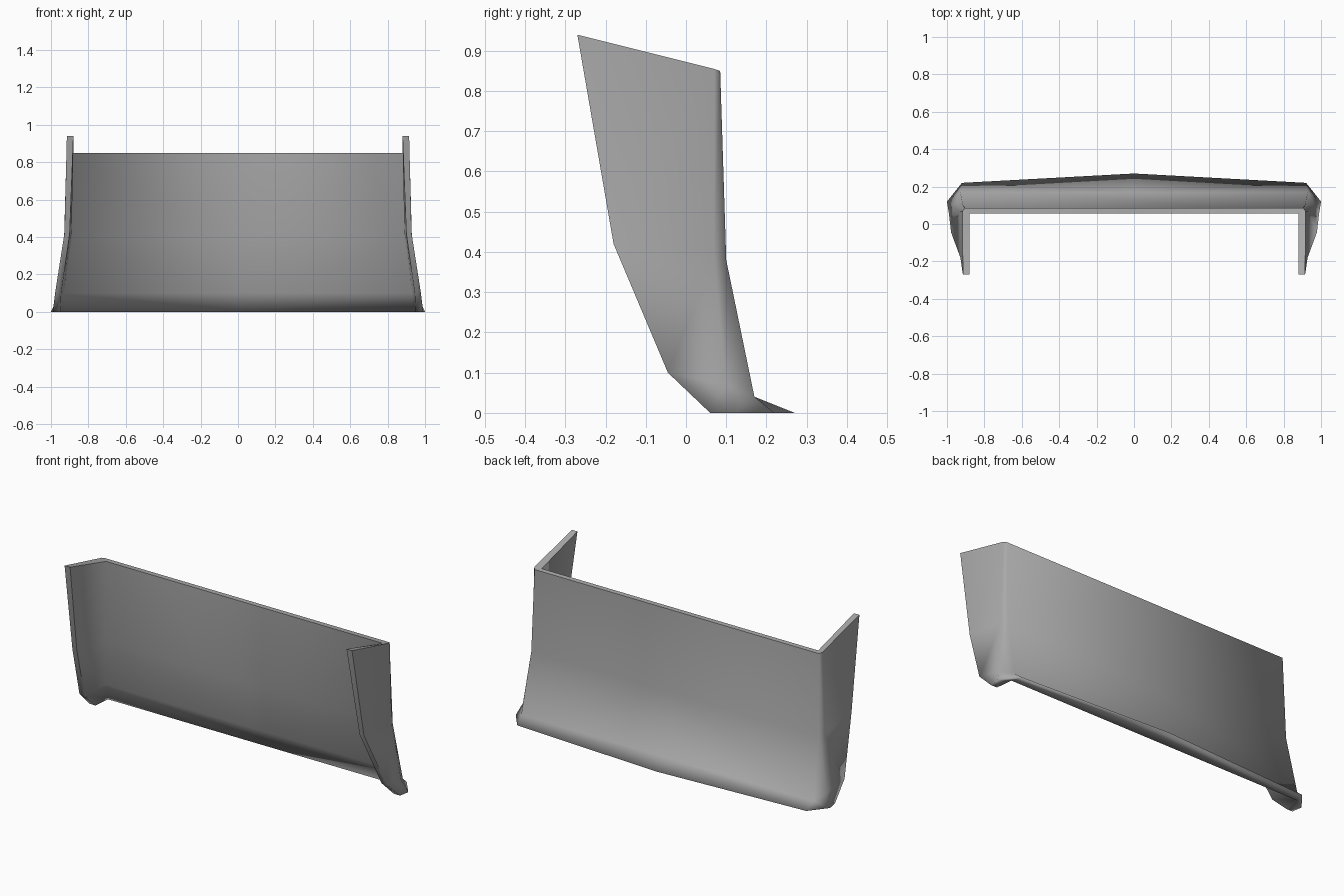
import bpy, bmesh, math

cube = bpy.data.objects.get("Cube")
if cube:
    bpy.data.objects.remove(cube, do_unlink=True)

grey = bpy.data.materials.new("mid grey")
grey.use_nodes = True
colour = (0.4, 0.4, 0.4, 1)
grey.diffuse_color = colour
grey.node_tree.nodes["Principled BSDF"].inputs["Base Color"].default_value = colour

# Half cross-sections from top to base, each running:
# outer centre, outer corner, outer side, outer front, inner front, inner corner, inner centre
sections = [
    [(0, .085, .85), (.905, .085, .85), (.917, .07, .855), (.915, -.27, .94),
     (.88, -.27, .94), (.88, .055, .85), (0, .055, .85)],
    [(0, .1, .38), (.915, .1, .38), (.93, .07, .385), (.928, -.18, .42),
     (.9, -.18, .42), (.89, .07, .38), (0, .07, .38)],
    [(0, .17, .04), (.93, .17, .04), (.968, .1, .07), (.978, -.045, .1),
     (.945, -.045, .1), (.93, .125, .1), (0, .125, .1)],
    [(0, .27, 0), (.92, .22, 0), (1, .12, 0), (.99, .06, 0),
     (.95, .06, 0), (.94, .16, 0), (0, .16, 0)],
]

bm = bmesh.new()
rings = [[bm.verts.new(p) for p in s] for s in sections]

# Skins of the back panel and wing
for upper, lower in zip(rings, rings[1:]):
    for i in range(len(upper) - 1):
        bm.faces.new((upper[i], upper[i + 1], lower[i + 1], lower[i]))

# Top rim and underside
for ring in (rings[0], rings[-1]):
    oc, ob, side, of, inf, ib, ic = ring
    bm.faces.new((oc, ob, ib, ic))
    bm.faces.new((ob, side, ib))
    bm.faces.new((side, of, inf, ib))

bmesh.ops.recalc_face_normals(bm, faces=bm.faces)
# The open half can confuse the direction, so check the outer back face
bm.faces.ensure_lookup_table()
if bm.faces[0].normal.y < 0:
    bmesh.ops.reverse_faces(bm, faces=bm.faces)

# Smooth surface with crisp upper and front rims
for f in bm.faces:
    f.smooth = True
top = set(rings[0])
fronts = {v for r in rings[:3] for v in r[3:5]}
for e in bm.edges:
    ends = set(e.verts)
    if len(e.link_faces) == 2 and (ends <= top or ends <= fronts):
        e.smooth = e.calc_face_angle() < math.radians(60)

mesh = bpy.data.meshes.new("curved_panel")
bm.to_mesh(mesh)
bm.free()
mesh.materials.append(grey)
panel = bpy.data.objects.new("curved_panel", mesh)
bpy.context.collection.objects.link(panel)

mirror = panel.modifiers.new("mirror", 'MIRROR')
mirror.use_clip = True
